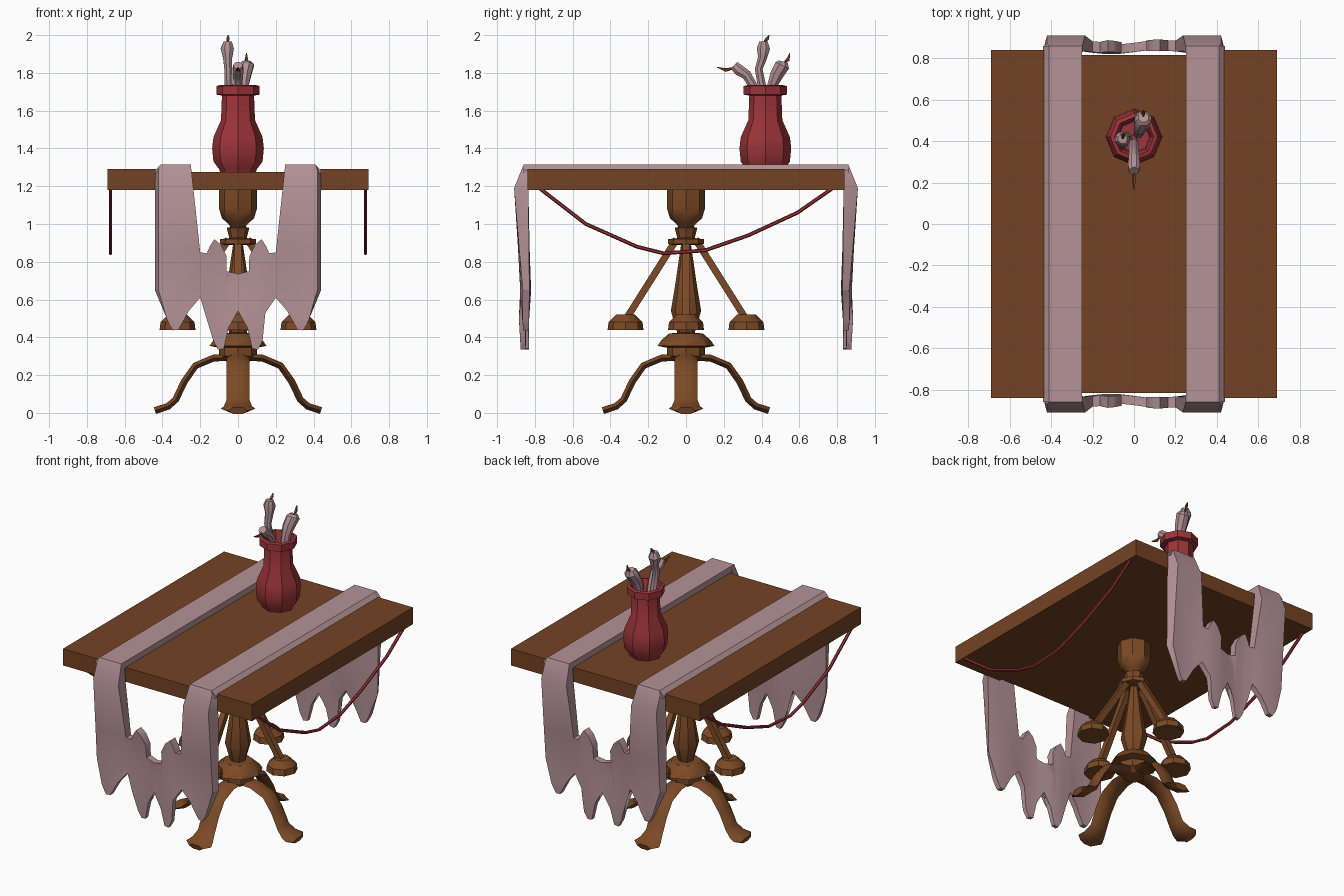
import bpy, bmesh, math
from mathutils import Vector, Matrix

if "Cube" in bpy.data.objects:
    bpy.data.objects.remove(bpy.data.objects["Cube"], do_unlink=True)


def material(name, color):
    m = bpy.data.materials.new(name)
    m.use_nodes = True
    m.diffuse_color = (*color, 1)
    bsdf = m.node_tree.nodes["Principled BSDF"]
    bsdf.inputs["Base Color"].default_value = (*color, 1)
    bsdf.inputs["Roughness"].default_value = 0.8
    return m


WOOD = material("brown wood", (0.2, 0.068, 0.019))
TOP = material("dark brown wood", (0.175, 0.055, 0.018))
CLOTH = material("dusty pink cloth", (0.46, 0.29, 0.31))
RED = material("deep red", (0.34, 0.035, 0.042))


def finish(name, bm, mat, angle=35):
    bmesh.ops.recalc_face_normals(bm, faces=bm.faces)
    mesh = bpy.data.meshes.new(name)
    bm.to_mesh(mesh)
    bm.free()
    mesh.materials.append(mat)
    ob = bpy.data.objects.new(name, mesh)
    bpy.context.collection.objects.link(ob)
    bpy.ops.object.select_all(action="DESELECT")
    ob.select_set(True)
    bpy.context.view_layer.objects.active = ob
    bpy.ops.object.shade_smooth_by_angle(angle=math.radians(angle))
    return ob


def skin_rings(bm, rings):
    # Bridge successive vertex rings and cap both ends
    n = len(rings[0])
    for a, b in zip(rings, rings[1:]):
        for i in range(n):
            j = (i + 1) % n
            bm.faces.new((a[i], a[j], b[j], b[i]))
    bm.faces.new(rings[0])
    bm.faces.new(rings[-1])


def lathe(name, profile, mat, x=0, y=0, sides=8):
    bm = bmesh.new()
    turns = [math.tau * i / sides for i in range(sides)]
    skin_rings(bm, [[bm.verts.new((x + r * math.cos(t), y + r * math.sin(t), z))
                     for t in turns] for r, z in profile])
    return finish(name, bm, mat)


def sweep(name, path, widths, mat, side=(1, 0, 0), thick=None, sides=6, spin=0.0):
    # Tube along a path; side is the width direction, thick overrides the depth
    bm = bmesh.new()
    path, side = [Vector(p) for p in path], Vector(side)
    rings = []
    for i, p in enumerate(path):
        tangent = path[min(i + 1, len(path) - 1)] - path[max(i - 1, 0)]
        normal = tangent.cross(side).normalized()
        w = widths[i] if isinstance(widths, (list, tuple)) else widths
        d = thick or w
        angles = [math.tau * (k + 0.5) / sides + spin for k in range(sides)]
        rings.append([bm.verts.new(p + side * w * math.cos(a) + normal * d * math.sin(a))
                      for a in angles])
    skin_rings(bm, rings)
    return finish(name, bm, mat)


def box(name, x0, x1, y, z0, z1, mat):
    bm = bmesh.new()
    bmesh.ops.create_cube(bm, size=1)
    bm.transform(Matrix.Translation(((x0 + x1) / 2, 0, (z0 + z1) / 2))
                 @ Matrix.Diagonal((x1 - x0, 2 * y, z1 - z0, 1)))
    return finish(name, bm, mat)


def blend(z, table):
    # Piecewise linear lookup, table sorted from high z to low z
    for (z0, v0), (z1, v1) in zip(table, table[1:]):
        if z >= z1:
            return v0 + (v1 - v0) * min(1, (z0 - z) / (z0 - z1))
    return table[-1][1]


# Table top: slightly recessed middle board between two side boards
box("table_top_middle", -0.35, 0.35, 0.815, 1.18, 1.275, TOP)
box("table_top_left", 0.35, 0.69, 0.84, 1.18, 1.29, TOP)
box("table_top_right", -0.69, -0.35, 0.84, 1.18, 1.29, TOP)

# Cloth runners along the top, chamfered on the outer edge
SECTION = [(0.25, 1.27), (0.25, 1.315), (0.41, 1.315), (0.44, 1.285), (0.44, 1.27)]
for label, s in (("left", 1), ("right", -1)):
    bm = bmesh.new()
    skin_rings(bm, [[bm.verts.new((s * x, y, z)) for x, z in SECTION]
                    for y in (-0.86, 0.86)])
    finish("cloth_runner_" + label, bm, CLOTH)

# Hanging cloth ends with torn edges: half outline, mirrored
HALF = [(0.06, 0.75), (0.06, 0.83), (0.09, 0.89), (0.125, 0.92), (0.15, 0.88),
        (0.165, 0.845), (0.2, 0.85), (0.25, 1.315), (0.41, 1.315), (0.44, 1.285),
        (0.44, 0.65), (0.365, 0.47), (0.345, 0.437), (0.315, 0.44), (0.26, 0.54),
        (0.2, 0.61), (0.145, 0.53), (0.13, 0.38), (0.105, 0.335), (0.075, 0.34),
        (0.05, 0.45), (0.03, 0.52)]
OUTLINE = [(0, 0.735)] + HALF + [(0, 0.54)] + [(-x, z) for x, z in reversed(HALF)]
OUTER = [(1.315, 0.86), (1.19, 0.91), (0.65, 0.868), (0.5, 0.875), (0.33, 0.865)]
INNER = [(1.315, 0.83), (1.18, 0.835), (0.65, 0.83), (0.5, 0.84), (0.33, 0.84)]
for label, s in (("front", -1), ("back", 1)):
    bm = bmesh.new()
    skin_rings(bm, [[bm.verts.new((x, y, z)) for x, z in OUTLINE] for y in (0, 1)])
    bmesh.ops.triangulate(bm, faces=bm.faces)
    for axis, cuts in (((0, 0, 1), (1.19, 0.86, 0.65, 0.5)),
                       ((1, 0, 0), (-0.2, -0.1, 0.1, 0.2))):
        for c in cuts:
            bmesh.ops.bisect_plane(bm, geom=bm.verts[:] + bm.edges[:] + bm.faces[:],
                                   plane_co=Vector(axis) * c, plane_no=axis)
    for v in bm.verts:
        outside = v.co.y > 0.5
        z = v.co.z
        if outside and abs(v.co.x) > 0.43:
            v.co.x *= 0.955
        wave = 0.01 * math.sin(14 * v.co.x) * max(0, min(1, (0.95 - z) / 0.2))
        v.co.y = s * (blend(z, OUTER if outside else INNER) + wave)
    finish("hanging_cloth_" + label, bm, CLOTH)

# Turned pedestal
lathe("pedestal_cup", [(0.1, 1.18), (0.1, 1.08), (0.085, 1.03), (0.05, 1.0),
                       (0.035, 0.975)][::-1], WOOD)
lathe("pedestal_neck", [(0.045, 0.92), (0.06, 0.98), (0.035, 0.985)], WOOD)
lathe("arm_collar", [(0.075, 0.89), (0.095, 0.895), (0.095, 0.92), (0.045, 0.925)], WOOD)
lathe("pedestal_column", [(0.045, 0.42), (0.06, 0.47), (0.08, 0.54), (0.06, 0.66),
                          (0.025, 0.9)], WOOD)
lathe("pedestal_flange", [(0.06, 0.27), (0.1, 0.3), (0.1, 0.345), (0.15, 0.355),
                          (0.13, 0.385), (0.09, 0.42), (0.04, 0.425)], WOOD)

# Four arms with knobs and four curved legs
LEG = [(0.02, 0.295), (0.13, 0.29), (0.225, 0.25), (0.285, 0.165), (0.33, 0.07),
       (0.37, 0.035), (0.41, 0.022), (0.44, 0.012)]
LEG_WIDTHS = [0.06, 0.06, 0.06, 0.06, 0.06, 0.075, 0.09, 0.05]
for i, label in enumerate(("left", "back", "right", "front")):
    turn = math.tau * i / 4
    out = Vector((round(math.cos(turn)), round(math.sin(turn)), 0))
    across = Vector((-out.y, out.x, 0))

    def place(points):
        return [out * r + Vector((0, 0, z)) for r, z in points]

    sweep("arm_" + label, place([(0.05, 0.92), (0.315, 0.5)]), 0.026, WOOD,
          across, sides=4)
    lathe("arm_knob_" + label, [(0.095, 0.44), (0.09, 0.48), (0.05, 0.52)], WOOD,
          out.x * 0.32, out.y * 0.32)
    sweep("leg_" + label, place(LEG), LEG_WIDTHS, WOOD, across, thick=0.021,
          spin=math.pi / 6)

# Sagging cords under both long edges
CORD = [(-0.77, 1.185), (-0.53, 1.0), (-0.26, 0.88), (-0.12, 0.845), (0.1, 0.86),
        (0.33, 0.94), (0.59, 1.06), (0.77, 1.185)]
for label, x in (("left", 0.675), ("right", -0.675)):
    sweep("cord_" + label, [(x, y, z) for y, z in CORD], 0.01, RED)

# Vase with a hollow neck
VASE_Y = 0.42
lathe("vase", [(0.095, 1.275), (0.1, 1.29), (0.13, 1.33), (0.137, 1.4), (0.13, 1.46),
               (0.09, 1.55), (0.085, 1.68), (0.115, 1.685), (0.115, 1.73), (0.095, 1.735),
               (0.08, 1.7), (0.075, 1.56)], RED, y=VASE_Y)

# Melted candles with curled wicks
CANDLES = {
    "tall": ([(-0.035, 0.42, 1.58), (-0.05, 0.4, 1.74), (-0.052, 0.385, 1.82),
              (-0.055, 0.405, 1.88), (-0.057, 0.41, 1.93), (-0.055, 0.41, 1.965)],
             [0.024, 0.024, 0.022, 0.026, 0.038, 0.024],
             [(-0.055, 0.41, 1.96), (-0.052, 0.43, 1.98), (-0.052, 0.44, 2.0)]),
    "back": ([(0.02, 0.44, 1.58), (0.03, 0.46, 1.74), (0.035, 0.48, 1.79),
              (0.045, 0.51, 1.84), (0.045, 0.515, 1.86)],
             [0.026, 0.03, 0.038, 0.042, 0.026],
             [(0.045, 0.515, 1.85), (0.045, 0.54, 1.87), (0.045, 0.55, 1.905)]),
    "front": ([(0, 0.39, 1.58), (0, 0.35, 1.74), (0, 0.32, 1.79), (0, 0.28, 1.815),
               (0, 0.255, 1.84)],
              [0.024, 0.026, 0.028, 0.032, 0.026],
              [(0, 0.27, 1.83), (0, 0.21, 1.815), (0, 0.165, 1.83)]),
}
for label, (path, widths, wick) in CANDLES.items():
    sweep("candle_" + label, path, widths, CLOTH, sides=8)
    sweep("wick_" + label, wick, [0.004, 0.01, 0.002], WOOD, sides=5)
